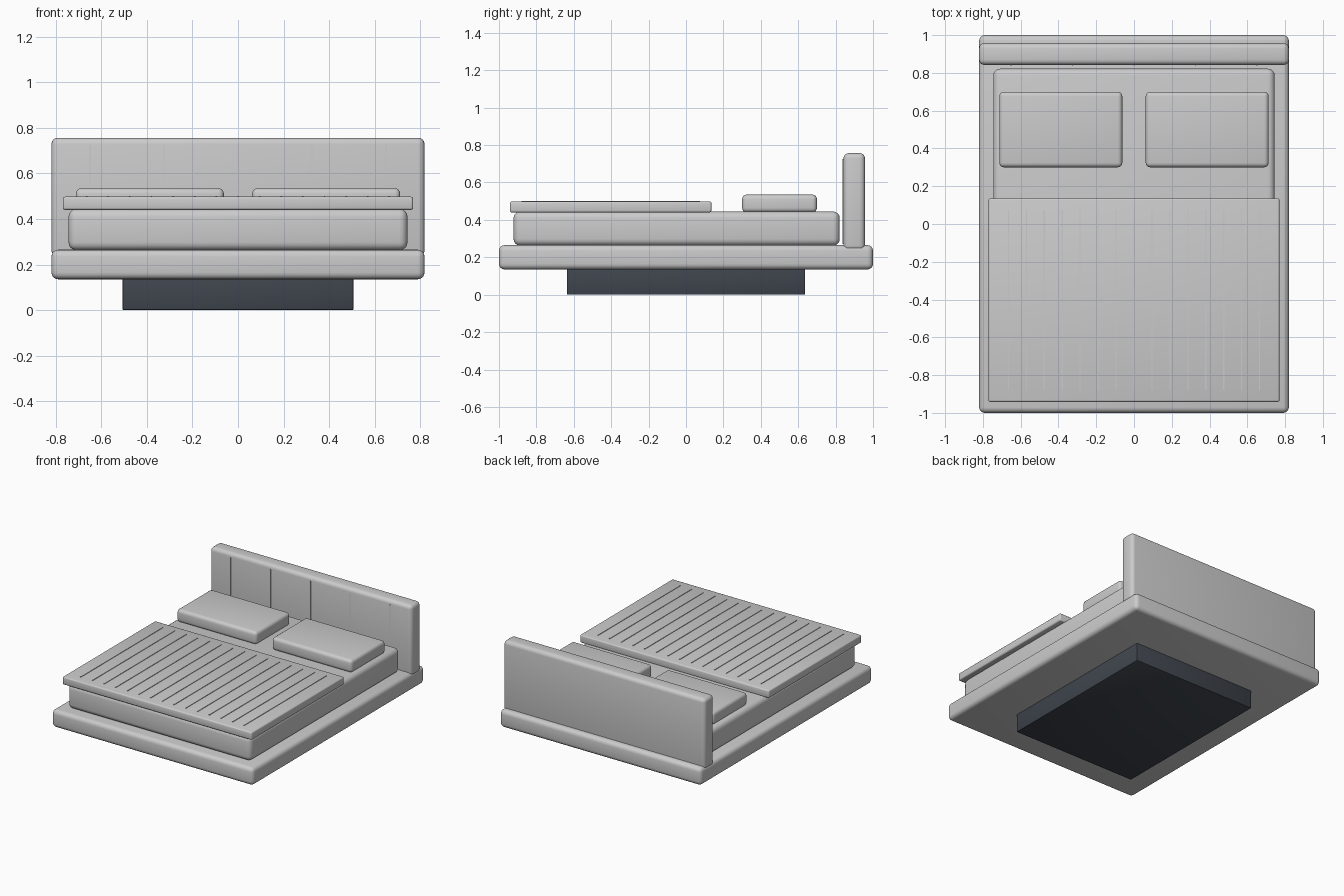
import bpy
import bmesh
from mathutils import Vector

if "Cube" in bpy.data.objects:
    bpy.data.objects.remove(bpy.data.objects["Cube"])


def finish(name, bm, bevel=0.0, segments=3):
    mesh = bpy.data.meshes.new(name)
    bm.to_mesh(mesh)
    bm.free()
    obj = bpy.data.objects.new(name, mesh)
    bpy.context.collection.objects.link(obj)
    bpy.context.view_layer.objects.active = obj
    bpy.ops.object.select_all(action='DESELECT')
    obj.select_set(True)
    if bevel:
        mod = obj.modifiers.new("rounded_edges", 'BEVEL')
        mod.width = bevel
        mod.segments = segments
        bpy.ops.object.modifier_apply(modifier=mod.name)
        bpy.ops.object.shade_smooth_by_angle()
    return obj


def add_box(bm, lo, hi):
    lo, hi = Vector(lo), Vector(hi)
    for v in bmesh.ops.create_cube(bm, size=1)["verts"]:
        v.co = (lo + hi) / 2 + v.co * (hi - lo)


def box(name, lo, hi, bevel=0.0, segments=3):
    bm = bmesh.new()
    add_box(bm, lo, hi)
    return finish(name, bm, bevel, segments)


# Recessed dark plinth
plinth = box("plinth", (-0.507, -0.637, 0), (0.507, 0.637, 0.14), 0.004, 2)
dark = bpy.data.materials.new("dark_plinth")
dark.diffuse_color = (0.05, 0.06, 0.075, 1)
dark.use_nodes = True
dark.node_tree.nodes["Principled BSDF"].inputs["Base Color"].default_value = dark.diffuse_color
plinth.data.materials.append(dark)

# Upholstered platform, headboard and mattress
box("platform", (-0.82, -1, 0.135), (0.82, 1, 0.265), 0.03, 4)
box("headboard", (-0.82, 0.842, 0.235), (0.82, 0.957, 0.757), 0.028, 4)
box("mattress", (-0.745, -0.922, 0.262), (0.745, 0.822, 0.445), 0.036, 4)

# Blanket over the foot end
box("blanket", (-0.77, -0.942, 0.44), (0.77, 0.136, 0.498), 0.01, 3)

# Pillows
for side, x0, x1 in (("left", -0.713, -0.062), ("right", 0.062, 0.713)):
    box(side + "_pillow", (x0, 0.3, 0.44), (x1, 0.7, 0.535), 0.024, 4)

# Stitched ribs along the blanket
bm = bmesh.new()
for i in range(-7, 8):
    x = i * 0.095
    add_box(bm, (x - 0.003, -0.88, 0.494), (x + 0.003, 0.075, 0.502))
finish("blanket_ribs", bm)

# Vertical seams on the headboard
bm = bmesh.new()
for i in range(-2, 3):
    x = i * 0.325
    add_box(bm, (x - 0.003, 0.838, 0.27), (x + 0.003, 0.848, 0.725))
finish("headboard_seams", bm)
